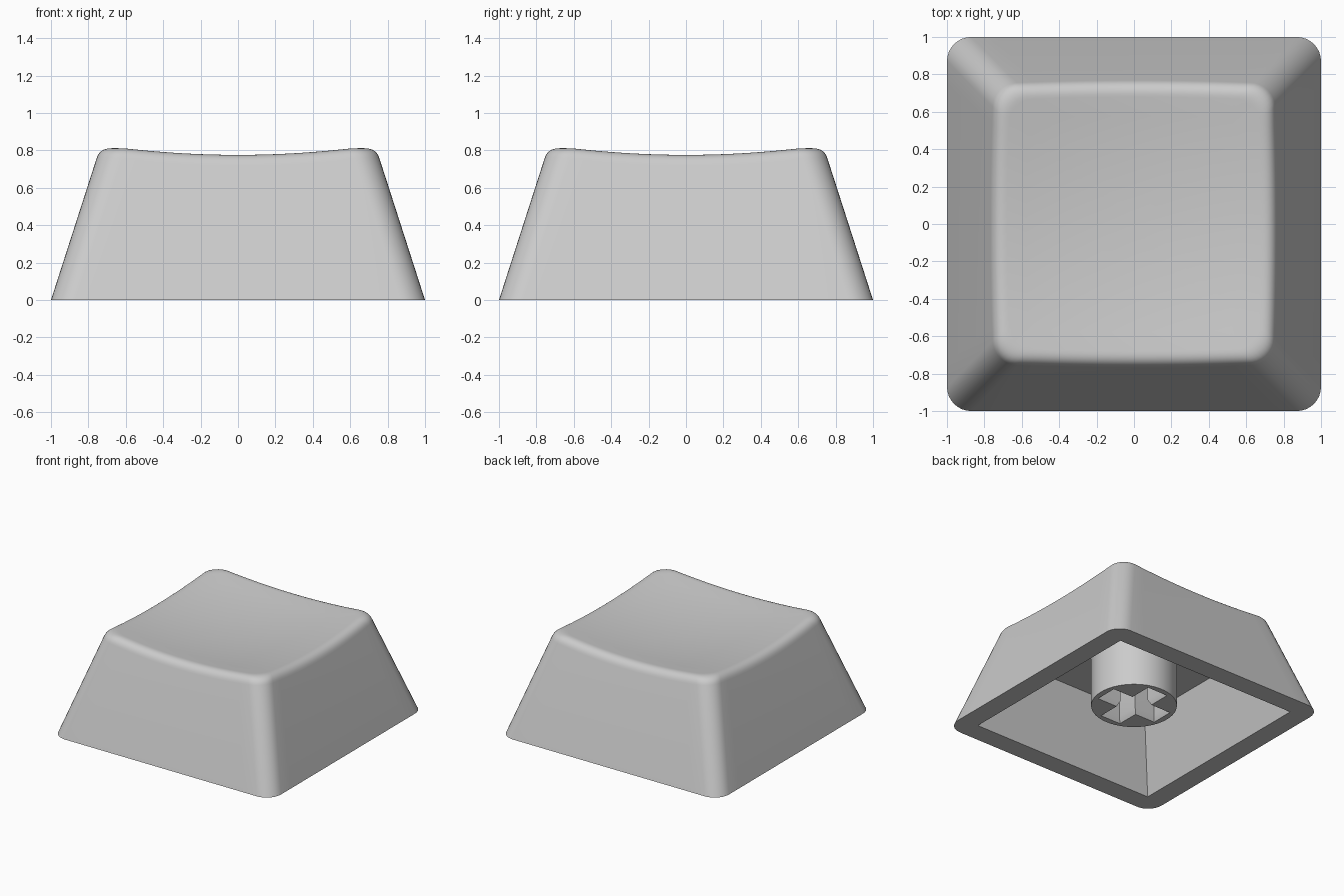
import bpy, bmesh, math
from mathutils import Vector

if "Cube" in bpy.data.objects:
    bpy.data.objects.remove(bpy.data.objects["Cube"])

SLOPE = 0.322          # inward lean of the walls
CORNER = 0.13          # plan radius of the corners
LIP = 0.068            # size of the rounded lip

grey = bpy.data.materials.new("grey plastic")
grey.diffuse_color = (0.6, 0.6, 0.6, 1)
grey.use_nodes = True
grey.node_tree.nodes["Principled BSDF"].inputs["Base Color"].default_value = grey.diffuse_color


def finish(bm, name):
    bmesh.ops.remove_doubles(bm, verts=bm.verts, dist=1e-5)
    bmesh.ops.recalc_face_normals(bm, faces=bm.faces)
    me = bpy.data.meshes.new(name)
    bm.to_mesh(me)
    bm.free()
    me.materials.append(grey)
    ob = bpy.data.objects.new(name, me)
    bpy.context.collection.objects.link(ob)
    bpy.ops.object.select_all(action='DESELECT')
    ob.select_set(True)
    bpy.context.view_layer.objects.active = ob
    return ob


def skin(rings, name):
    """Skin matching closed rings and cap both ends."""
    bm = bmesh.new()
    loops = [[bm.verts.new(p) for p in r] for r in rings]
    n = len(loops[0])
    for a, b in zip(loops, loops[1:]):
        for i in range(n):
            j = (i + 1) % n
            bm.faces.new((a[i], a[j], b[j], b[i]))
    bm.faces.new(loops[0])
    bm.faces.new(loops[-1])
    bmesh.ops.dissolve_degenerate(bm, dist=1e-5, edges=bm.edges)
    return finish(bm, name)


def square(half, z, r, arc=8, side=14):
    """Rounded square with evenly divided sides and corners."""
    pts, c = [], half - r
    for q in range(4):
        a0 = q * math.pi / 2
        ca, sa = round(math.cos(a0)), round(math.sin(a0))
        local = [(half, -c + 2 * c * i / side) for i in range(side)]
        local += [(c + r * math.cos(a), c + r * math.sin(a))
                  for a in (math.pi / 2 * i / arc for i in range(arc))]
        pts += [Vector((x * ca - y * sa, x * sa + y * ca, z)) for x, y in local]
    return pts


def dish(x, y):
    return 0.728 + 0.101 * (x * x + y * y)


# Outer wall, rounded lip and dished top, one column of points at a time
base = square(1, 0, CORNER)
fillet = 8
columns = []
for i, foot in enumerate(base):
    z = 0.78
    for _ in range(12):
        edge = square(1 - SLOPE * z, z, CORNER)[i]
        z = dish(edge.x, edge.y)
    edge.z = z
    low = edge + (foot - edge).normalized() * LIP
    k = 1 - LIP / max(abs(edge.x), abs(edge.y))
    inner = Vector((edge.x * k, edge.y * k, 0))
    inner.z = dish(inner.x, inner.y)
    col = [foot]
    for j in range(fillet + 1):
        t = j / fillet
        col.append(low * (1 - t) ** 2 + edge * 2 * t * (1 - t) + inner * t * t)
    for s in (0.85, 0.7, 0.55, 0.4, 0.25, 0.1):
        x, y = inner.x * s, inner.y * s
        col.append(Vector((x, y, dish(x, y))))
    columns.append(col)
rings = [list(r) for r in zip(*columns)]

# Hollow underside: flat ceiling, leaning inner walls, flat rim
skin([square(0.655, 0.55, 0), square(0.835, 0, 0)] + rings, "cap_shell")
bpy.ops.object.shade_smooth_by_angle(angle=math.radians(30))


# Cross-shaped socket with a chamfered mouth, cut into the round stem
def cross(L, w, z):
    arm = [(L, -w), (L, w), (w, w)]
    return [Vector((x * c - y * s, x * s + y * c, z))
            for c, s in ((1, 0), (0, 1), (-1, 0), (0, -1)) for x, y in arm]


def circle(r, z):
    return [Vector((r * math.cos(a), r * math.sin(a), z))
            for a in (math.tau * i / 64 for i in range(64))]


cutter = skin([cross(0.285, 0.102, 0.094), cross(0.255, 0.072, 0.16),
               cross(0.255, 0.072, 0.53)], "socket_cutter")
cutter.hide_render = True
stem = skin([circle(0.323, 0.114), circle(0.323, 0.56)], "stem")
mod = stem.modifiers.new("socket", 'BOOLEAN')
mod.operation = 'DIFFERENCE'
mod.solver = 'EXACT'
mod.object = cutter
bpy.ops.object.modifier_apply(modifier=mod.name)
bpy.data.objects.remove(cutter)
bpy.ops.object.shade_smooth_by_angle(angle=math.radians(30))
